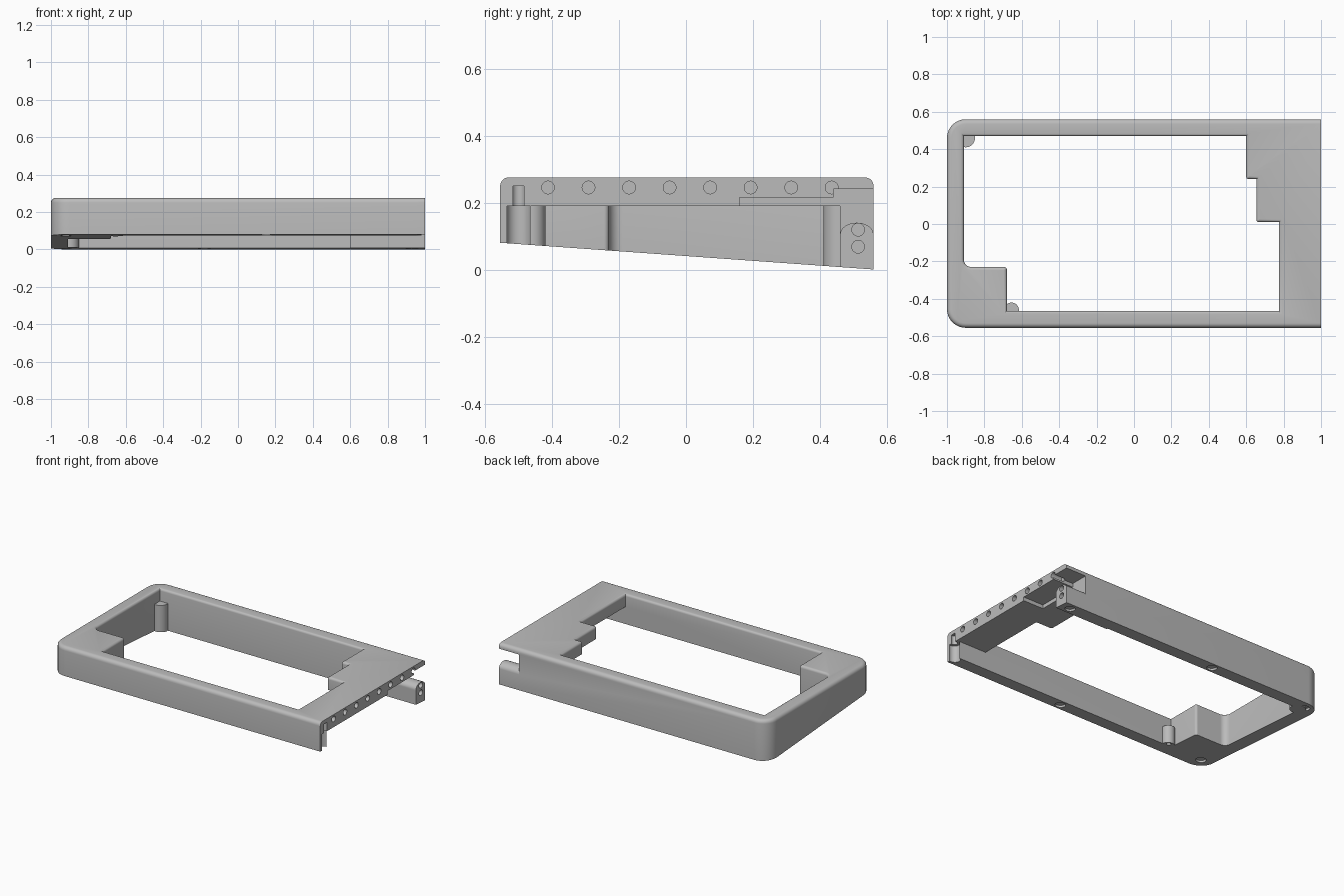
import bpy, bmesh, math
from mathutils import Vector

if "Cube" in bpy.data.objects:
    bpy.data.objects.remove(bpy.data.objects["Cube"])

TOP = 0.275
grey = bpy.data.materials.new("grey_plastic")
grey.diffuse_color = (0.5, 0.5, 0.5, 1)
grey.use_nodes = True
grey.node_tree.nodes["Principled BSDF"].inputs["Base Color"].default_value = grey.diffuse_color


def slope(y):
    """Height of the tilted underside."""
    return max(0.0, 0.08 - (y + 0.555) * 0.0715)


def outline(corners, grow):
    """Counter-clockwise (x, y, radius) corners, offset outward and rounded."""
    pts = []
    n = len(corners)
    for i, (x, y, r) in enumerate(corners):
        p = Vector((x, y))
        a = (p - Vector(corners[i - 1][:2])).normalized()
        b = (Vector(corners[(i + 1) % n][:2]) - p).normalized()
        p += grow * (Vector((a.y, -a.x)) + Vector((b.y, -b.x)))
        convex = a.x * b.y - a.y * b.x > 0
        r = max(0.003, r + (grow if convex else -grow)) if r else 0
        if not r:
            pts.append(p)
            continue
        c = p - a * r + b * r
        for k in range(9):
            t = k / 8 * math.pi / 2
            pts.append(c - b * r * math.cos(t) + a * r * math.sin(t))
    return pts


def loft(name, rings):
    """Solid through a stack of equal-length rings."""
    bm = bmesh.new()
    loops = [[bm.verts.new(v) for v in ring] for ring in rings]
    n = len(loops[0])
    for lo, hi in zip(loops, loops[1:]):
        for i in range(n):
            j = (i + 1) % n
            bm.faces.new((lo[i], lo[j], hi[j], hi[i]))
    bm.faces.new(loops[0][::-1])
    bm.faces.new(loops[-1])
    bmesh.ops.recalc_face_normals(bm, faces=bm.faces)
    me = bpy.data.meshes.new(name)
    bm.to_mesh(me)
    bm.free()
    me.materials.append(grey)
    ob = bpy.data.objects.new(name, me)
    bpy.context.collection.objects.link(ob)
    return ob


def box(x0, x1, y0, y1, z0, z1):
    return loft("cutter", [[(x0, y0, z), (x1, y0, z), (x1, y1, z), (x0, y1, z)]
                           for z in (z0, z1)])


def rod(name, x, y, r, z0, z1):
    ring = [(x + r * math.cos(k * math.pi / 16), y + r * math.sin(k * math.pi / 16))
            for k in range(32)]
    return loft(name, [[(u, v, slope(v) + 0.0 if z0 is None else z0) for u, v in ring],
                       [(u, v, z1) for u, v in ring]])


def side_hole(y, z, r, depth):
    ring = [(y + r * math.cos(k * math.pi / 12), z + r * math.sin(k * math.pi / 12))
            for k in range(24)]
    return loft("cutter", [[(x, u, v) for u, v in ring] for x in (1 - depth, 1.05)])


def boolean(ob, other, op="DIFFERENCE"):
    bpy.context.view_layer.objects.active = ob
    m = ob.modifiers.new("cut", "BOOLEAN")
    m.object, m.operation, m.solver = other, op, "EXACT"
    bpy.ops.object.modifier_apply(modifier=m.name)
    bpy.data.objects.remove(other)


# Outer shell with rolled top edge and tilted underside
R = 0.025
shell = [(-1, -0.555, 0.1), (1.1, -0.555, 0), (1.1, 0.56, 0), (-1, 0.56, 0.1)]
rings = [[(p.x, p.y, slope(p.y)) for p in outline(shell, 0)]]
for k in range(6):
    t = k / 5 * math.pi / 2
    rings.append([(p.x, p.y, TOP - R + R * math.sin(t))
                  for p in outline(shell, -R * (1 - math.cos(t)))])
frame = loft("frame", rings)

# Stepped opening with softened rim
hole = [(-0.68, -0.465, 0), (0.775, -0.465, 0), (0.775, 0.01, 0), (0.655, 0.01, 0.012),
        (0.655, 0.24, 0), (0.6, 0.24, 0.012), (0.6, 0.47, 0), (-0.91, 0.47, 0),
        (-0.91, -0.23, 0.04), (-0.68, -0.23, 0.015)]
r = 0.016
rings = [[(p.x, p.y, -0.2) for p in outline(hole, 0)]]
for k in range(5):
    t = k / 4 * math.pi / 2
    rings.append([(p.x, p.y, TOP - r + r * math.sin(t))
                  for p in outline(hole, r * (1 - math.cos(t)))])
rings.append([(x, y, 0.4) for x, y, z in rings[-1]])
boolean(frame, loft("cutter", rings))

# Trim the open end square, and hollow out below the deck
boolean(frame, box(1, 1.3, -1, 1, -1, 1))
boolean(frame, box(0.55, 1.2, -0.465, 0.4605, -0.2, 0.19))
boolean(frame, box(0.85, 1.2, 0.16, 0.4605, 0.1, 0.215))

# Gap above the round-topped lug at the rear of the open end
arch = [(0.51 + 0.05 * math.cos(t), 0.105 + 0.035 * math.sin(t))
        for t in [math.pi * (1 - k / 10) for k in range(11)]]
gap = [(0.44, 0.24), (0.44, 0.105)] + arch + [(0.6, 0.105), (0.6, 0.24)]
boolean(frame, loft("cutter", [[(x, y, z) for y, z in gap] for x in (0.85, 1.2)]))

# Concave socket and narrow slot at the front of the open end
boolean(frame, rod("cutter", 0.99, -0.5, 0.036, -0.1, 0.19))
boolean(frame, rod("cutter", 0.99, -0.5, 0.019, 0.15, 0.25))

# Row of holes in the deck edge, and two in the lug
for i in range(8):
    boolean(frame, side_hole(-0.412 + 0.121 * i, 0.245, 0.019, 0.08))
for z in (0.068, 0.119):
    boolean(frame, side_hole(0.514, z, 0.019, 0.08))

# Shallow foot recesses underneath
for x, y in ((-0.92, -0.47), (-0.92, 0.5), (-0.18, 0.515), (0.15, -0.51), (0.93, 0.51)):
    boolean(frame, rod("cutter", x, y, 0.032, -0.1, slope(y) + 0.015))

# Screw boss beside the front corner block, and rear corner post
boss = rod("screw_boss", -0.655, -0.46, 0.04, None, 0.19)
boolean(boss, rod("cutter", -0.645, -0.445, 0.014, -0.1, 0.13))
post = rod("rear_corner_post", -0.9, 0.46, 0.05, None, 0.19)

for ob in (frame, boss, post):
    bpy.ops.object.select_all(action="DESELECT")
    ob.select_set(True)
    bpy.context.view_layer.objects.active = ob
    bpy.ops.object.shade_smooth_by_angle(angle=math.radians(30))
